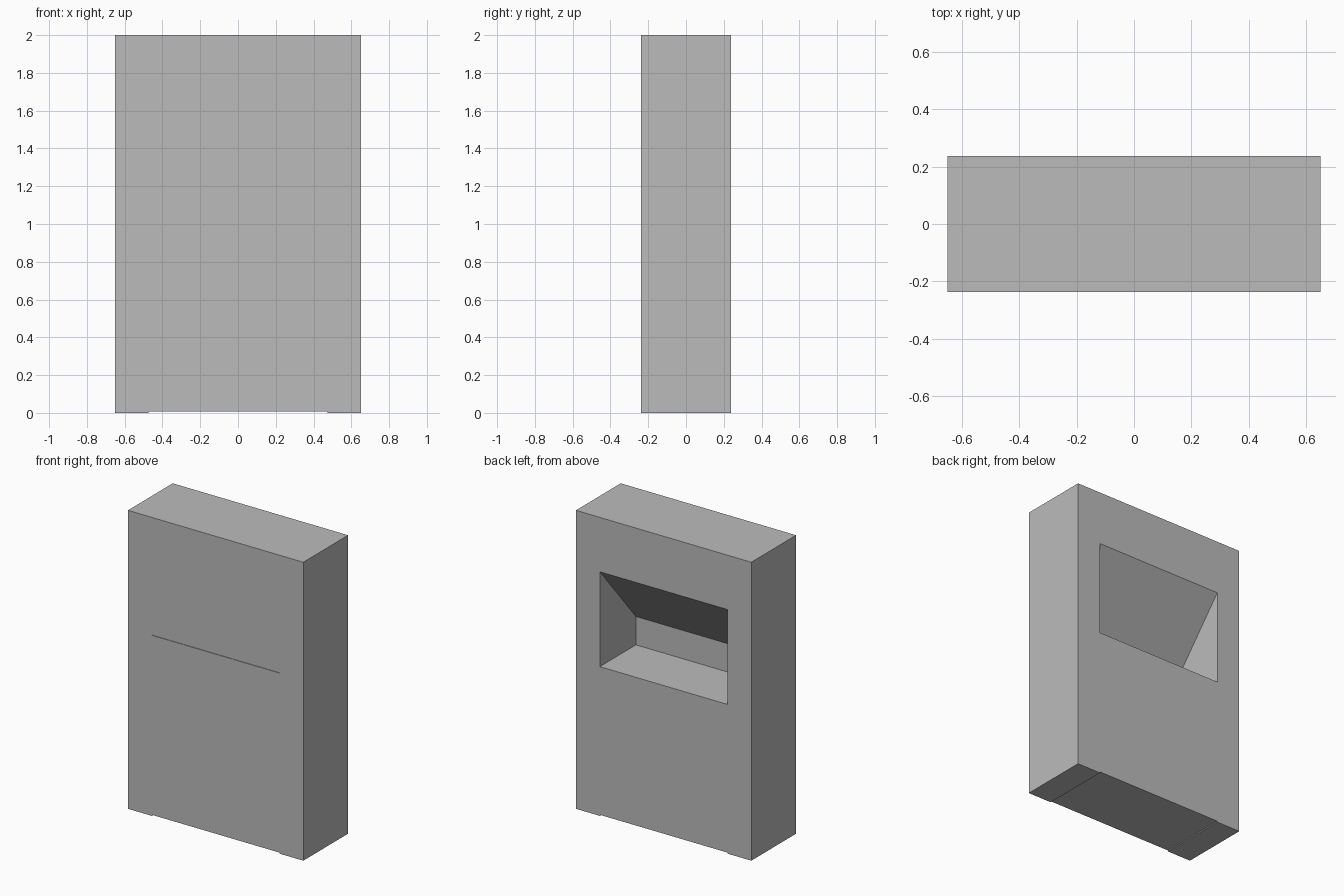
import bpy
import bmesh

if "Cube" in bpy.data.objects:
    bpy.data.objects.remove(bpy.data.objects["Cube"])

W, D, H = 1.30, 0.474, 2.0       # overall size
HALF = 0.473                     # half width of the niche
BACK, INNER = D / 2, -0.145      # niche mouth and rear wall

grey = bpy.data.materials.new("plain grey")
grey.diffuse_color = (0.5, 0.5, 0.5, 1)
grey.use_nodes = True
grey.node_tree.nodes["Principled BSDF"].inputs["Base Color"].default_value = grey.diffuse_color


def prism(name, profile, x0, x1):
    """Extrude a (y, z) profile along x."""
    bm = bmesh.new()
    face = bm.faces.new([bm.verts.new((x0, y, z)) for y, z in profile])
    ext = bmesh.ops.extrude_face_region(bm, geom=[face])
    moved = [v for v in ext["geom"] if isinstance(v, bmesh.types.BMVert)]
    bmesh.ops.translate(bm, verts=moved, vec=(x1 - x0, 0, 0))
    bmesh.ops.recalc_face_normals(bm, faces=bm.faces)
    mesh = bpy.data.meshes.new(name)
    bm.to_mesh(mesh)
    bm.free()
    mesh.materials.append(grey)
    obj = bpy.data.objects.new(name, mesh)
    bpy.context.collection.objects.link(obj)
    return obj


def rect(y0, y1, z0, z1):
    return [(y0, z0), (y1, z0), (y1, z1), (y0, z1)]


# Solid wall block
wall = prism("wall_block", rect(-D / 2, D / 2, 0, H), -W / 2, W / 2)

# Niche with a sloping ceiling, open at the back
niche = [(INNER, 1.0), (BACK, 1.0), (BACK + 0.1, 1.0),
         (BACK + 0.1, 1.636), (BACK, 1.636), (INNER, 1.19)]
cutters = [
    prism("niche_cutter", niche, -HALF, HALF),
    # Slightly raised underside between the two side feet
    prism("underside_cutter", rect(-0.4, 0.4, -0.1, 0.007), -HALF, HALF),
    # Hairline joint across the front
    prism("front_joint_cutter", rect(-0.4, -D / 2 + 0.004, 1.210, 1.216), -HALF, HALF),
]
for cutter in cutters:
    mod = wall.modifiers.new(cutter.name, "BOOLEAN")
    mod.operation = "DIFFERENCE"
    mod.solver = "EXACT"
    mod.object = cutter

# Bake the cuts, then remove the helpers
bpy.context.view_layer.update()
cut = bpy.data.meshes.new_from_object(
    wall.evaluated_get(bpy.context.evaluated_depsgraph_get()))
wall.modifiers.clear()
wall.data = cut
for cutter in cutters:
    bpy.data.objects.remove(cutter)
cut.materials.clear()
cut.materials.append(grey)
for poly in cut.polygons:
    poly.material_index = 0
